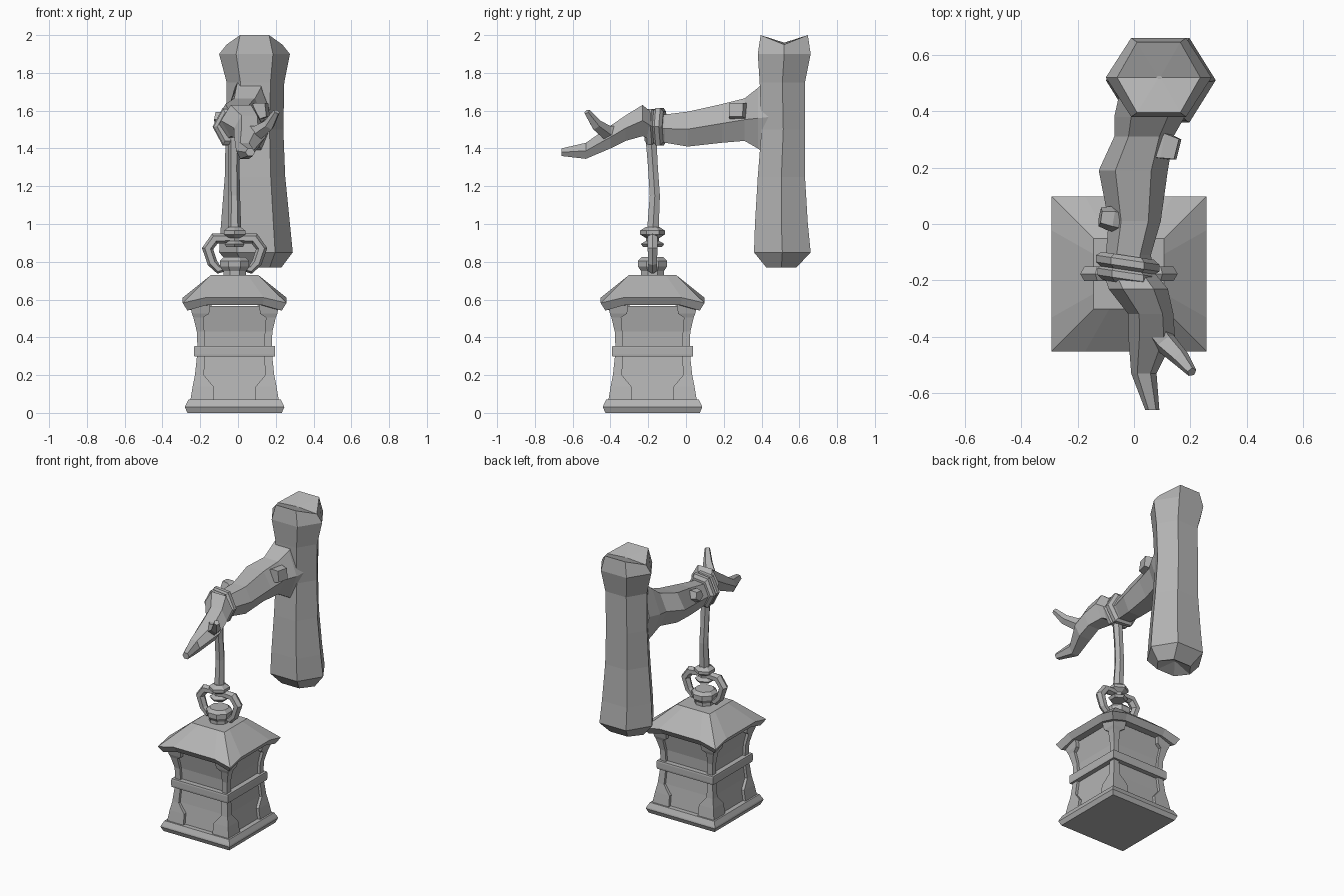
import bpy
import bmesh
import math
from mathutils import Vector

cube = bpy.data.objects.get("Cube")
if cube:
    bpy.data.objects.remove(cube, do_unlink=True)

grey = bpy.data.materials.new("stone_grey")
grey.use_nodes = True
COLOUR = (0.45, 0.45, 0.45, 1)
grey.diffuse_color = COLOUR
for node in grey.node_tree.nodes:
    if node.type == "BSDF_PRINCIPLED":
        node.inputs["Base Color"].default_value = COLOUR
        node.inputs["Roughness"].default_value = 0.8

CX, CY = -0.018, -0.177  # lantern axis


def loft(name, rings, caps=True):
    """Skin a list of equal-length point rings with flat faces."""
    bm = bmesh.new()
    rows = [[bm.verts.new(p) for p in ring] for ring in rings]
    n = len(rows[0])
    for a, b in zip(rows, rows[1:]):
        for i in range(n):
            j = (i + 1) % n
            bm.faces.new((a[i], a[j], b[j], b[i]))
    if caps:
        bm.faces.new(rows[0])
        bm.faces.new(rows[-1])
    bmesh.ops.remove_doubles(bm, verts=bm.verts[:], dist=0.0005)
    bmesh.ops.recalc_face_normals(bm, faces=bm.faces[:])
    mesh = bpy.data.meshes.new(name)
    bm.to_mesh(mesh)
    bm.free()
    mesh.materials.append(grey)
    obj = bpy.data.objects.new(name, mesh)
    bpy.context.scene.collection.objects.link(obj)
    return obj


def hexagon(a0, a1, b0, b1):
    """Hexagon filling a box, with corners at both ends of the first axis."""
    ca, cb, ra, rb = (a0 + a1) / 2, (b0 + b1) / 2, (a1 - a0) / 2, (b1 - b0) / 2
    shape = ((1, 0), (0.52, 1), (-0.52, 1), (-1, 0), (-0.52, -1), (0.52, -1))
    return [(ca + ra * u, cb + rb * v) for u, v in shape]


def tube(name, path, radii, sides=6, ref=(0, 1, 0)):
    """Sweep a polygon along a path."""
    pts = [Vector(p) for p in path]
    rings = []
    for i, (p, r) in enumerate(zip(pts, radii)):
        t = (pts[min(i + 1, len(pts) - 1)] - pts[max(i - 1, 0)]).normalized()
        u = Vector(ref)
        u = (u - t * u.dot(t)).normalized()
        v = t.cross(u)
        angles = [math.tau * (k + 0.5) / sides for k in range(sides)]
        rings.append([p + r * (math.cos(a) * u + math.sin(a) * v) for a in angles])
    return loft(name, rings)


def turned(name, profile, sides=8):
    """Faceted turned part on the lantern axis, from (radius, z) pairs."""
    angles = [math.tau * (k + 0.5) / sides for k in range(sides)]
    return loft(name, [[(CX + r * math.cos(a), CY + r * math.sin(a), z) for a in angles]
                       for r, z in profile])


def square(half, z):
    return [(CX + sx * half, CY + sy * half, z)
            for sx, sy in ((-1, -1), (1, -1), (1, 1), (-1, 1))]


def square_block(name, profile):
    return loft(name, [square(h, z) for h, z in profile])


# Upright trunk, with dished broken ends
trunk = [
    (0.815, 0.09, 0.10, 0.505, 0.515),
    (0.77, -0.03, 0.23, 0.425, 0.585),
    (0.85, -0.10, 0.29, 0.36, 0.66),
    (1.00, -0.09, 0.275, 0.365, 0.645),
    (1.25, -0.07, 0.25, 0.38, 0.63),
    (1.50, -0.065, 0.24, 0.40, 0.63),
    (1.75, -0.06, 0.245, 0.39, 0.63),
    (1.90, -0.10, 0.275, 0.38, 0.66),
    (2.00, -0.06, 0.235, 0.395, 0.645),
    (1.96, 0.08, 0.10, 0.515, 0.525),
]
rings = [[(x, y, z) for x, y in hexagon(*box)] for z, *box in trunk]
for i in (0, 3):
    x, y, z = rings[-2][i]
    rings[-2][i] = (x, y, 1.95)
loft("trunk", rings)

# Crooked branch reaching forward, tapering to a twig
branch = [
    (0.47, -0.05, 0.20, 1.34, 1.80),
    (0.38, -0.07, 0.18, 1.40, 1.72),
    (0.31, -0.07, 0.14, 1.44, 1.665),
    (0.19, -0.125, 0.12, 1.43, 1.635),
    (0.01, -0.09, 0.095, 1.41, 1.595),
    (-0.11, -0.10, 0.06, 1.43, 1.58),
    (-0.17, -0.11, 0.07, 1.44, 1.58),
    (-0.23, -0.09, 0.12, 1.465, 1.63),
    (-0.32, -0.02, 0.14, 1.44, 1.575),
    (-0.40, -0.02, 0.145, 1.40, 1.52),
    (-0.53, -0.01, 0.08, 1.345, 1.43),
    (-0.66, 0.04, 0.09, 1.36, 1.40),
]
loft("branch", [[(x, y, z) for x, z in hexagon(*box)] for y, *box in branch])

# Side twig and broken stubs
tube("side_twig", [(0.06, -0.35, 1.48), (0.11, -0.42, 1.485),
                   (0.165, -0.475, 1.525), (0.205, -0.525, 1.595)],
     (0.05, 0.042, 0.032, 0.018), 5, (0, 0, 1))
tube("right_stub", [(0.05, 0.285, 1.57), (0.115, 0.275, 1.60), (0.155, 0.265, 1.605)],
     (0.07, 0.062, 0.052), 4, (0, 0, 1))
tube("left_stub", [(-0.03, 0.01, 1.53), (-0.085, 0.02, 1.56), (-0.12, 0.025, 1.565)],
     (0.05, 0.045, 0.035), 5, (0, 0, 1))

# Cord wrapped twice around the branch, slightly slanted
for name, y, grow in (("front_wrap", -0.185, 0.0), ("back_wrap", -0.14, 0.005)):
    wrap = []
    for dy, inset in ((-0.027, 0.02), (-0.012, 0), (0.012, 0), (0.027, 0.02)):
        g = grow - inset
        wrap.append([(x, y + dy - 0.15 * (x + 0.02), z) for x, z in
                     hexagon(-0.13 - g, 0.085 + g, 1.42 - g, 1.61 + g)])
    loft(name, wrap)

# Hanging cord and its end knot
tube("hanging_cord", [(-0.02, -0.185, 1.45), (-0.022, -0.175, 1.30),
                      (-0.02, -0.165, 1.15), (CX, CY, 0.94)],
     (0.033, 0.03, 0.031, 0.036))
turned("cord_knot", [(0.035, 0.985), (0.066, 0.965), (0.066, 0.945), (0.035, 0.925),
                     (0.035, 0.91), (0.062, 0.895), (0.05, 0.878)], 6)

# Carrying loop, mirrored about the lantern axis
half = [(-0.04, 0.925), (-0.105, 0.922), (-0.143, 0.87),
        (-0.118, 0.795), (-0.085, 0.76), (-0.04, 0.775)]
width = [0.026, 0.03, 0.03, 0.027, 0.024, 0.022]
path = half[::-1] + [(-x, z) for x, z in half]
tube("carrying_loop", [(CX + x, CY, z) for x, z in path], width[::-1] + width)

# Finial under the loop
turned("finial", [(0.065, 0.72), (0.065, 0.75), (0.083, 0.775),
                  (0.083, 0.805), (0.062, 0.825)])


# Roof with drooping corners
def eave(half, mid, z_corner, z_mid):
    ring = []
    for k in range(4):
        c, s = round(math.cos(k * math.pi / 2)), round(math.sin(k * math.pi / 2))
        for u, z in ((-half, z_corner), (-mid, z_mid), (mid, z_mid)):
            ring.append((CX + c * u + s * half, CY + s * u - c * half, z))
    return ring


loft("roof", [eave(0.19, 0.12, 0.56, 0.57), eave(0.25, 0.15, 0.542, 0.57),
              eave(0.275, 0.155, 0.582, 0.61), eave(0.125, 0.07, 0.73, 0.73)])

# Base plate, recessed panels and middle band
square_block("base_plate", [(0.25, 0), (0.263, 0.03), (0.26, 0.04), (0.245, 0.07)])
square_block("panels", [(0.215, 0.06), (0.192, 0.2), (0.178, 0.33),
                        (0.182, 0.43), (0.21, 0.565)])
square_block("middle_band", [(0.213, 0.298), (0.215, 0.31), (0.215, 0.345), (0.213, 0.355)])

# Four flared corner posts: z, outer half-width, inner edge
post = [(0.06, 0.235, 0.11), (0.14, 0.222, 0.112), (0.2, 0.21, 0.162),
        (0.33, 0.196, 0.166), (0.43, 0.2, 0.166), (0.505, 0.218, 0.166),
        (0.525, 0.226, 0.135), (0.57, 0.236, 0.13)]
for name, sx, sy in (("front_right_post", -1, -1), ("front_left_post", 1, -1),
                     ("back_left_post", 1, 1), ("back_right_post", -1, 1)):
    rings = []
    for z, o, e in post:
        d = o - 0.04
        e = min(e, d)
        rings.append([(CX + sx * u, CY + sy * v, z) for u, v in
                      ((o, o), (e, o), (e, d), (d, d), (d, e), (o, e))])
    loft(name, rings)
